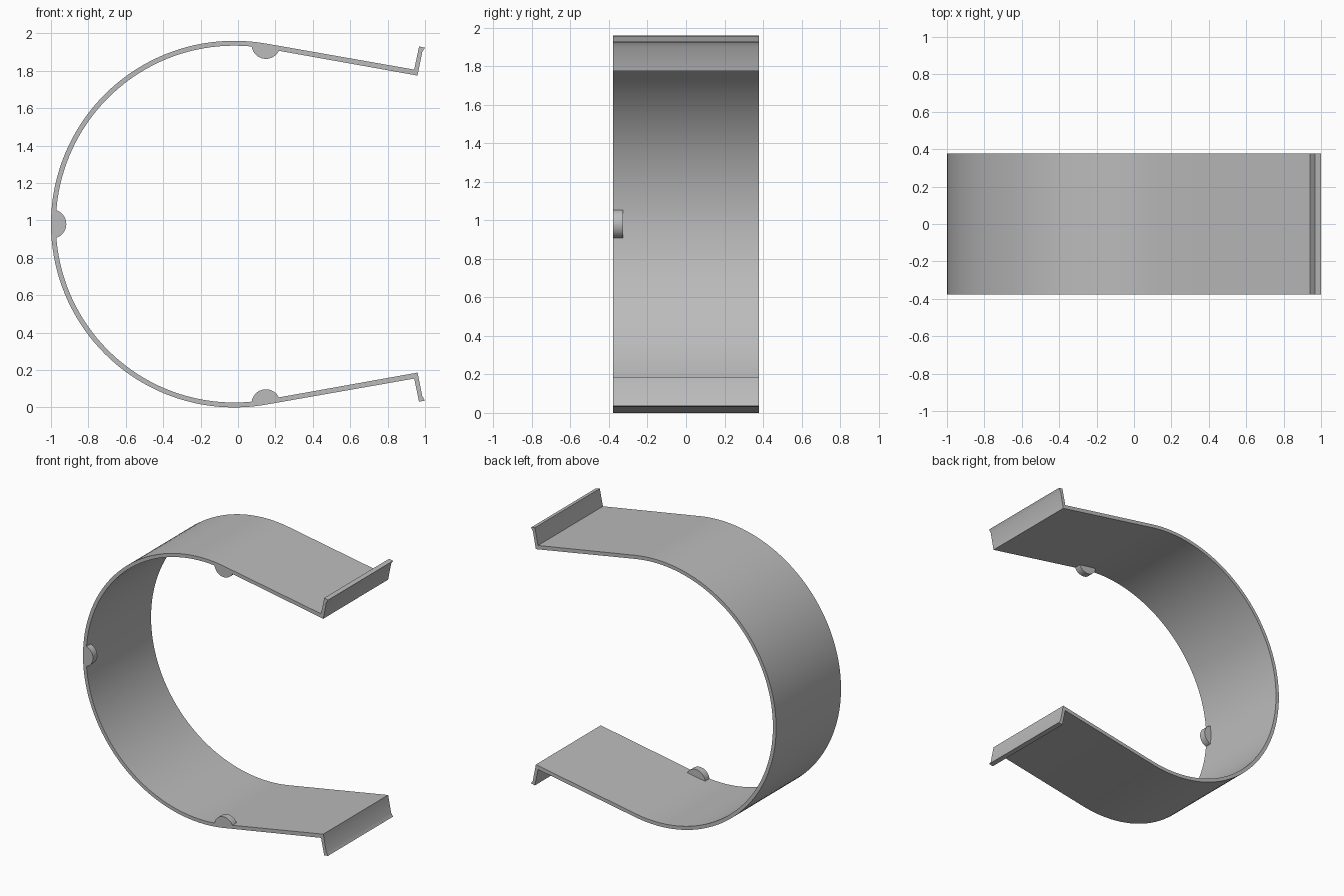
import bpy, bmesh
from math import sin, cos, radians

cube = bpy.data.objects.get("Cube")
if cube:
    bpy.data.objects.remove(cube)

HALF = 0.378            # half the band width
CX, CZ = -0.02, 0.98    # centre of the ring
R_OUT, R_IN = 0.98, 0.954

grey = bpy.data.materials.new("plain grey")
grey.use_nodes = True
grey.diffuse_color = (0.5, 0.5, 0.5, 1)
grey.node_tree.nodes["Principled BSDF"].inputs["Base Color"].default_value = (0.5, 0.5, 0.5, 1)


def polar(r, deg):
    return CX + r * cos(radians(deg)), CZ + r * sin(radians(deg))


def prism(name, outer, inner, y0, y1):
    """Sweep the strip between two matching outlines from y0 to y1."""
    bm = bmesh.new()
    rings = [[bm.verts.new((x, y, z)) for x, z in line]
             for line, y in ((outer, y0), (inner, y0), (inner, y1), (outer, y1))]
    for i in range(len(outer) - 1):
        for a, b in zip(rings, rings[1:] + rings[:1]):
            bm.faces.new((a[i], a[i + 1], b[i + 1], b[i]))
    for i in (0, -1):
        bm.faces.new([r[i] for r in rings])
    bmesh.ops.recalc_face_normals(bm, faces=bm.faces)
    mesh = bpy.data.meshes.new(name)
    bm.to_mesh(mesh)
    bm.free()
    mesh.materials.append(grey)
    obj = bpy.data.objects.new(name, mesh)
    bpy.context.collection.objects.link(obj)
    bpy.ops.object.select_all(action='DESELECT')
    obj.select_set(True)
    bpy.context.view_layer.objects.active = obj
    bpy.ops.object.shade_smooth_by_angle(angle=radians(25))


def mirrored(line):
    return [(x, 2 * CZ - z) for x, z in reversed(line)]


# Band: flanged lip and straight arm, round back, then the same mirrored
outer_end = [(0.968, 1.93), (0.963, 1.905), (0.942, 1.806)]
inner_end = [(1.0, 1.923), (0.985, 1.9), (0.96, 1.774)]
angles = [80 + 200 * i / 80 for i in range(81)]
outer = outer_end + [polar(R_OUT, a) for a in angles] + mirrored(outer_end)
inner = inner_end + [polar(R_IN, a) for a in angles] + mirrored(inner_end)
prism("clip_band", outer, inner, -HALF, HALF)

# Half-round stops along the front edge, pointing at the ring centre
STOP_R = 0.077
for name, deg in (("upper_stop", 80), ("back_stop", 180), ("lower_stop", 280)):
    px, pz = polar(0.975, deg)
    ux, uz = cos(radians(deg)), sin(radians(deg))
    arc, chord = [], []
    for i in range(1, 24):
        t = radians(180 * i / 24)
        along, inward = STOP_R * cos(t), STOP_R * sin(t)
        chord.append((px - uz * along, pz + ux * along))
        arc.append((px - uz * along - ux * inward, pz + ux * along - uz * inward))
    prism(name, chord, arc, -HALF, -HALF + 0.05)
